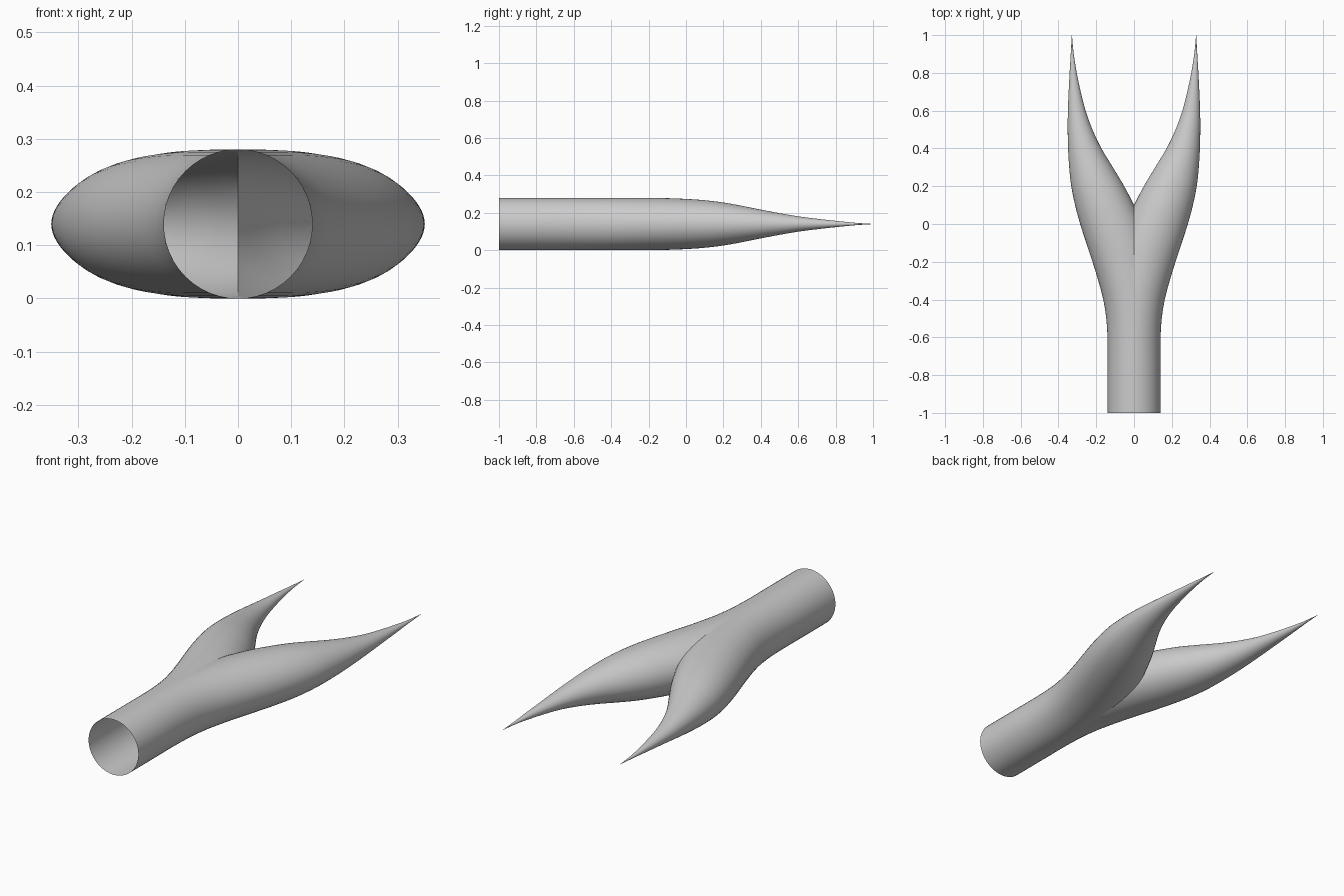
import bpy, bmesh, math

if "Cube" in bpy.data.objects:
    bpy.data.objects.remove(bpy.data.objects["Cube"])

SIDES, STEPS, ZC = 48, 5, 0.14

# Stations of one prong: y, inner x, outer x, half height
STATIONS = [
    (-1.0, -0.14, 0.14, 0.14), (-0.8, -0.14, 0.14, 0.14), (-0.62, -0.14, 0.14, 0.14),
    (-0.5, -0.138, 0.147, 0.14), (-0.4, -0.135, 0.163, 0.14), (-0.3, -0.127, 0.189, 0.14),
    (-0.2, -0.112, 0.22, 0.1395), (-0.1, -0.085, 0.253, 0.138), (0.0, -0.048, 0.285, 0.134),
    (0.1, 0.0, 0.312, 0.127), (0.2, 0.052, 0.332, 0.115), (0.3, 0.112, 0.343, 0.097),
    (0.4, 0.172, 0.349, 0.077), (0.5, 0.22, 0.351, 0.058), (0.6, 0.256, 0.350, 0.041),
    (0.7, 0.282, 0.346, 0.028), (0.8, 0.303, 0.341, 0.017), (0.9, 0.319, 0.335, 0.007),
    (1.0, 0.3285, 0.3295, 0.0005),
]


def spline(pts, i, t):
    """Catmull-Rom interpolation between station i and i + 1."""
    a, b = pts[max(i - 1, 0)], pts[i]
    c, d = pts[i + 1], pts[min(i + 2, len(pts) - 1)]
    return [0.5 * (2 * q + (r - p) * t + (2 * p - 5 * q + 4 * r - s) * t ** 2
                   + (3 * q - p - 3 * r + s) * t ** 3) for p, q, r, s in zip(a, b, c, d)]


# Loft one prong through elliptical rings, open at the front
bm = bmesh.new()
samples = [spline(STATIONS, i, k / STEPS) for i in range(len(STATIONS) - 1) for k in range(STEPS)]
samples.append(STATIONS[-1])
rings = []
for y, xi, xo, h in samples:
    cx, w = (xi + xo) / 2, (xo - xi) / 2
    angles = [2 * math.pi * j / SIDES for j in range(SIDES)]
    rings.append([bm.verts.new((cx + w * math.cos(a), y, ZC + h * math.sin(a))) for a in angles])
for r0, r1 in zip(rings, rings[1:]):
    for j in range(SIDES):
        k = (j + 1) % SIDES
        bm.faces.new((r0[j], r1[j], r1[k], r0[k]))
bm.faces.new(rings[-1])

# Trim at the centre plane so the two prongs merge into one tube
bmesh.ops.bisect_plane(bm, geom=bm.verts[:] + bm.edges[:] + bm.faces[:], dist=1e-5,
                       plane_co=(0, 0, 0), plane_no=(1, 0, 0), clear_inner=True)
bmesh.ops.recalc_face_normals(bm, faces=bm.faces[:])
if max(bm.faces, key=lambda f: f.calc_center_median().x).normal.x < 0:
    bmesh.ops.reverse_faces(bm, faces=bm.faces[:])
mesh = bpy.data.meshes.new("forked_tube")
bm.to_mesh(mesh)
bm.free()
tube = bpy.data.objects.new("forked_tube", mesh)
bpy.context.collection.objects.link(tube)

# Mirror to the other prong, then smooth while keeping the crotch crease
mirror = tube.modifiers.new("mirror", 'MIRROR')
mirror.merge_threshold = 0.0005
bpy.context.view_layer.objects.active = tube
tube.select_set(True)
bpy.ops.object.modifier_apply(modifier="mirror")
bpy.ops.object.shade_smooth_by_angle(angle=math.radians(30))
